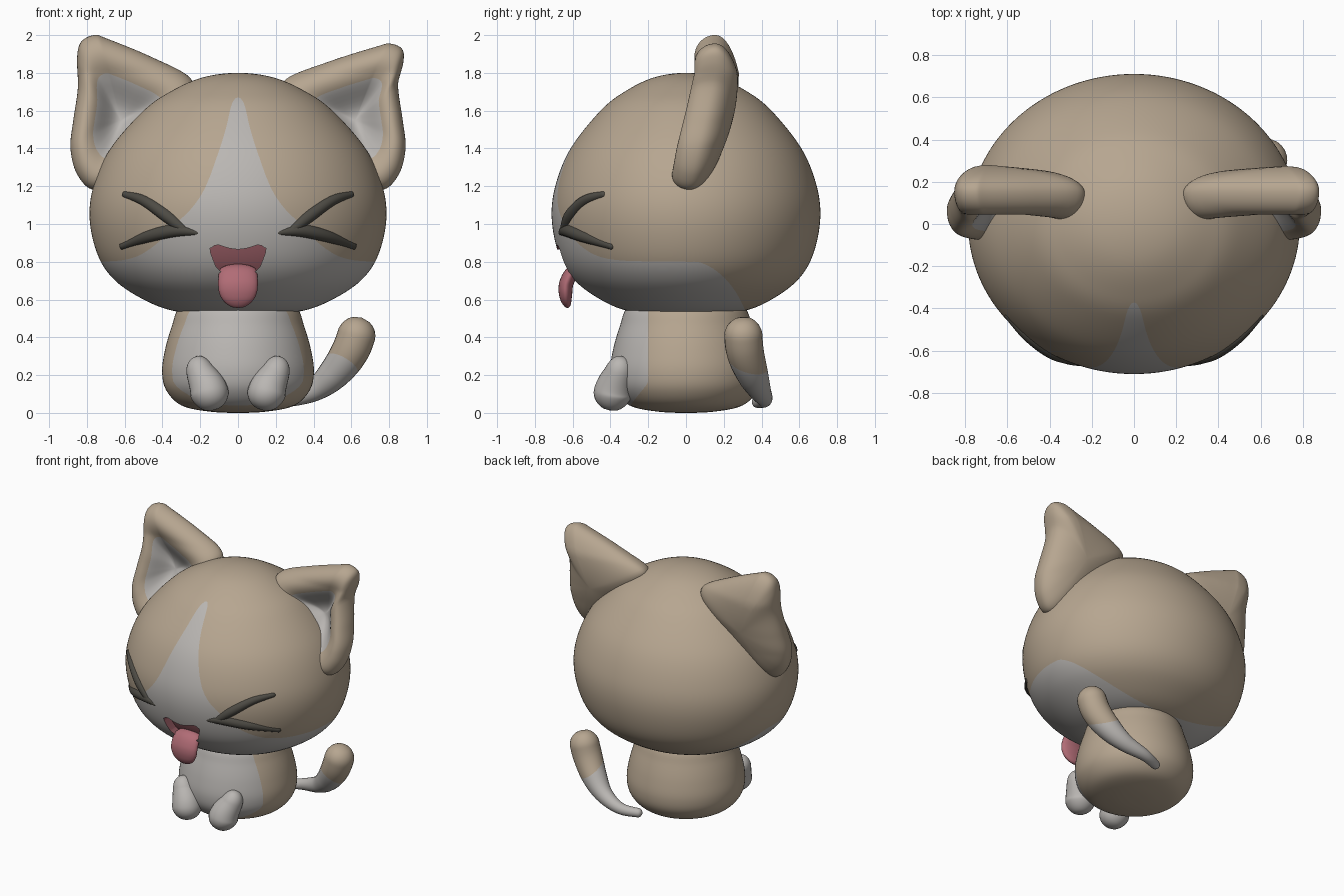
import bpy, bmesh, math
from mathutils import Vector

if "Cube" in bpy.data.objects:
    bpy.data.objects.remove(bpy.data.objects["Cube"], do_unlink=True)


def material(name, r, g, b):
    m = bpy.data.materials.new(name)
    m.use_nodes = True
    m.diffuse_color = (r, g, b, 1)
    m.node_tree.nodes["Principled BSDF"].inputs["Base Color"].default_value = (r, g, b, 1)
    return m


TAN = material("tan_fur", 0.47, 0.38, 0.28)
WHITE = material("white_fur", 0.49, 0.47, 0.45)
DARK = material("dark_eye", 0.075, 0.07, 0.058)
PINK = material("tongue_pink", 0.44, 0.15, 0.18)
MOUTH = material("mouth_pink", 0.32, 0.11, 0.13)


def spline(pts, n, kind="open"):
    """Smooth curve through points; 'pole' keeps both ends level on the axis."""
    p = [Vector(q) for q in pts]
    if kind == "closed":
        p = [p[-1]] + p + p[:2]
    elif kind == "pole":
        p = [Vector((-p[1].x, p[1].y))] + p + [Vector((-p[-2].x, p[-2].y))]
    else:
        p = [2 * p[0] - p[1]] + p + [2 * p[-1] - p[-2]]
    out = []
    for a, b, c, d in zip(p, p[1:], p[2:], p[3:]):
        for i in range(n):
            t = i / n
            out.append(0.5 * (2 * b + (c - a) * t + (2 * a - 5 * b + 4 * c - d) * t * t
                              + (3 * b - a - 3 * c + d) * t ** 3))
    if kind != "closed":
        out.append(p[-2])
    return out


def interp(table, x):
    if x <= table[0][0]:
        return table[0][1]
    for (x0, y0), (x1, y1) in zip(table, table[1:]):
        if x <= x1:
            return y0 + (y1 - y0) * (x - x0) / max(x1 - x0, 1e-9)
    return table[-1][1]


def loft(rings):
    """Skin a list of closed rings; collapsed end rings become poles."""
    bm = bmesh.new()
    rows = [[bm.verts.new(p) for p in ring] for ring in rings]
    n = len(rows[0])
    for a, b in zip(rows, rows[1:]):
        for i in range(n):
            j = (i + 1) % n
            bm.faces.new((a[i], a[j], b[j], b[i]))
    bmesh.ops.remove_doubles(bm, verts=bm.verts[:], dist=1e-5)
    return bm


def revolve(profile, n, depth):
    angles = [2 * math.pi * i / n for i in range(n)]
    return loft([[(max(r, 0) * math.cos(a), max(r, 0) * math.sin(a) * depth, z)
                  for a in angles] for r, z in profile])


def sweep(points, ref=(0, 1, 0), flat=1.0, n=24):
    """Round-ended tube along x, y, z, radius points."""
    path = spline(points, 14)
    pos = [p.xyz for p in path]
    dist = [0]
    for a, b in zip(pos, pos[1:]):
        dist.append(dist[-1] + (b - a).length)
    rings = []
    for i, p in enumerate(path):
        t = (pos[min(i + 1, len(pos) - 1)] - pos[max(i - 1, 0)]).normalized()
        u = Vector(ref)
        u = (u - t * u.dot(t)).normalized()
        v = t.cross(u) * flat
        end = min(1, min(dist[i], dist[-1] - dist[i]) / p.w)
        r = p.w * math.sqrt(max(0, 1 - (1 - end) ** 2))
        rings.append([pos[i] + r * (u * math.cos(k * 2 * math.pi / n)
                                    + v * math.sin(k * 2 * math.pi / n)) for k in range(n)])
    return loft(rings)


def paint(bm, field, index):
    """Cut the mesh along field = 0 and colour the positive side."""
    cut = []
    for e in list(bm.edges):
        a, b = (field(v.co) for v in e.verts)
        if a * b < 0 and min(abs(a), abs(b)) > 1e-6:
            cut.append(bmesh.utils.edge_split(e, e.verts[0], a / (a - b))[1])
    bmesh.ops.connect_verts(bm, verts=cut)
    for f in bm.faces:
        if field(f.calc_center_median()) > 0:
            f.material_index = index


def finish(bm, name, *mats):
    bmesh.ops.recalc_face_normals(bm, faces=bm.faces[:])
    me = bpy.data.meshes.new(name)
    bm.to_mesh(me)
    bm.free()
    for m in mats:
        me.materials.append(m)
    me.polygons.foreach_set("use_smooth", [True] * len(me.polygons))
    me.set_sharp_from_angle(angle=math.radians(50))
    bpy.context.collection.objects.link(bpy.data.objects.new(name, me))


# Head with white blaze and muzzle
DEPTH = 0.905
head_profile = spline([(0, 0.53), (0.2, 0.53), (0.35, 0.542), (0.5, 0.6), (0.65, 0.7),
                       (0.74, 0.83), (0.785, 1.02), (0.765, 1.2), (0.675, 1.4),
                       (0.5, 1.6), (0.36, 1.7), (0.19, 1.775), (0, 1.8)], 8, "pole")
blaze = spline([(0, 1.67), (0.02, 1.66), (0.042, 1.61), (0.06, 1.52), (0.1, 1.39),
                (0.17, 1.2), (0.24, 1.09), (0.33, 1.0), (0.45, 0.88), (0.6, 0.81),
                (0.9, 0.8)], 6)
cheek = spline([(0, 0.8), (0.08, 0.795), (0.17, 0.745), (0.25, 0.66), (0.31, 0.55),
                (0.36, 0.4)], 5)


def head_white(p):
    return (interp(blaze, abs(p.x)) if p.y < 0 else interp(cheek, p.y)) - p.z


lip_top = spline([(0, 0.865), (0.05, 0.872), (0.1, 0.888), (0.13, 0.885), (0.15, 0.865)], 4)
lip_low = spline([(0, 0.74), (0.06, 0.742), (0.1, 0.755), (0.13, 0.8), (0.15, 0.866)], 4)


def mouth_area(p):
    x = abs(p.x)
    return min(interp(lip_top, x) - p.z, p.z - interp(lip_low, x), -p.y)


bm = revolve(head_profile, 192, DEPTH)
paint(bm, head_white, 1)
paint(bm, mouth_area, 2)

# Mouth pushed into the head
inside = [f for f in bm.faces if f.material_index == 2]
geom = bmesh.ops.extrude_face_region(bm, geom=inside)["geom"]
old = [f for f in inside if f.is_valid]
if old:
    bmesh.ops.delete(bm, geom=old, context="FACES")
for v in [g for g in geom if isinstance(g, bmesh.types.BMVert)]:
    v.co.y += 0.07
    for f in v.link_faces:
        f.material_index = 2
finish(bm, "head", TAN, WHITE, MOUTH)

# Tongue
finish(sweep([(0, -0.5, 0.75, 0.095), (0, -0.59, 0.75, 0.1), (0, -0.632, 0.69, 0.105),
              (0, -0.637, 0.62, 0.1), (0, -0.625, 0.555, 0.09)], (1, 0, 0), 0.36),
       "tongue", PINK)

# Body with white bib
bm = revolve(spline([(0, 0), (0.16, 0.008), (0.3, 0.04), (0.38, 0.12), (0.402, 0.22),
                     (0.385, 0.34), (0.35, 0.46), (0.31, 0.56), (0.2, 0.63), (0, 0.65)],
                    6, "pole"), 96, 1.0)
paint(bm, lambda p: -0.2 - p.y + 0.8 * min(0, p.z - 0.16), 1)
finish(bm, "body", TAN, WHITE)

# Tail with tan tip
bm = sweep([(0.1, 0.37, 0.055, 0.03), (0.25, 0.415, 0.07, 0.04), (0.4, 0.39, 0.12, 0.06),
            (0.51, 0.35, 0.21, 0.085), (0.6, 0.31, 0.34, 0.1), (0.655, 0.3, 0.505, 0.1)])
paint(bm, lambda p: p.z - 0.25 + 0.6 * (p.x - 0.57) + 0.4 * (p.y - 0.32), 1)
finish(bm, "tail", WHITE, TAN)


# Ears: rounded triangles with a hollow front
ear_outline = [(0.69, 1.98), (0.76, 2.0), (0.83, 1.965), (0.852, 1.88), (0.848, 1.72),
               (0.872, 1.55), (0.887, 1.4), (0.85, 1.26), (0.757, 1.18), (0.6, 1.25),
               (0.42, 1.45), (0.26, 1.64), (0.25, 1.77), (0.46, 1.885)]
ear_lean = [(1.18, 0.02), (1.4, 0.06), (1.6, 0.11), (1.8, 0.155), (2.0, 0.155)]
PATCH, RIM = 0.55, 0.75


def ear(side):
    cx, cz = 0.62, 1.55
    edge = []
    for x, z in spline(ear_outline, 7, "closed"):
        k = max(0, (z - 1.75) / 0.25) * 0.045 if side > 0 else 0
        edge.append((x + k, z - k))

    def ring(s, offset):
        pts = [(cx + (x - cx) * s, cz + (z - cz) * s) for x, z in edge]
        return [(side * x, interp(ear_lean, z) + offset, z) for x, z in pts]

    front = [PATCH * i / 8 for i in range(9)]
    front += [PATCH + (1 - PATCH) * math.sin(math.pi * i / 28) for i in range(1, 15)]
    rings = []
    for s in front:
        if s < RIM:
            off = -0.11 + 0.08 * (1 + math.cos(math.pi * s / RIM))
        else:
            off = -0.11 * math.sqrt(max(0, 1 - ((s - RIM) / (1 - RIM)) ** 2))
        rings.append(ring(s, off))
    for i in range(1, 17):
        a = math.pi / 2 * i / 16
        rings.append(ring(math.cos(a), 0.15 * math.sin(a)))
    bm = loft(rings)
    # hollow faces lie inside the patch outline and ahead of the back shell
    bm.faces.ensure_lookup_table()
    for f in bm.faces[:8 * len(edge)]:
        f.material_index = 1
    return bm


def on_head(x, z, r):
    table = [(q.y, q.x) for q in head_profile]
    return (x, -DEPTH * math.sqrt(interp(table, z) ** 2 - x * x) + 0.012, z, r)


upper_stroke = [(0.27, 0.955, 0.025), (0.38, 1.045, 0.034), (0.5, 1.125, 0.028),
                (0.61, 1.16, 0.017)]
lower_stroke = [(0.2, 0.952, 0.012), (0.33, 0.965, 0.034), (0.47, 0.935, 0.032),
                (0.625, 0.877, 0.018)]
paw = [(0.22, -0.34, 0.3, 0.055), (0.2, -0.355, 0.22, 0.075), (0.155, -0.385, 0.12, 0.1),
       (0.14, -0.4, 0.012, 0.1)]

# Paired parts
for side, word in ((1, "left"), (-1, "right")):
    finish(ear(side), word + "_ear", TAN, WHITE)
    for part, stroke in (("upper", upper_stroke), ("lower", lower_stroke)):
        pts = [on_head(*q) for q in stroke]
        finish(sweep([(side * x, y, z, r) for x, y, z, r in pts], n=16),
               f"{word}_{part}_eye_stroke", DARK)
    finish(sweep([(side * x, y, z, r) for x, y, z, r in paw]), word + "_paw", WHITE)
